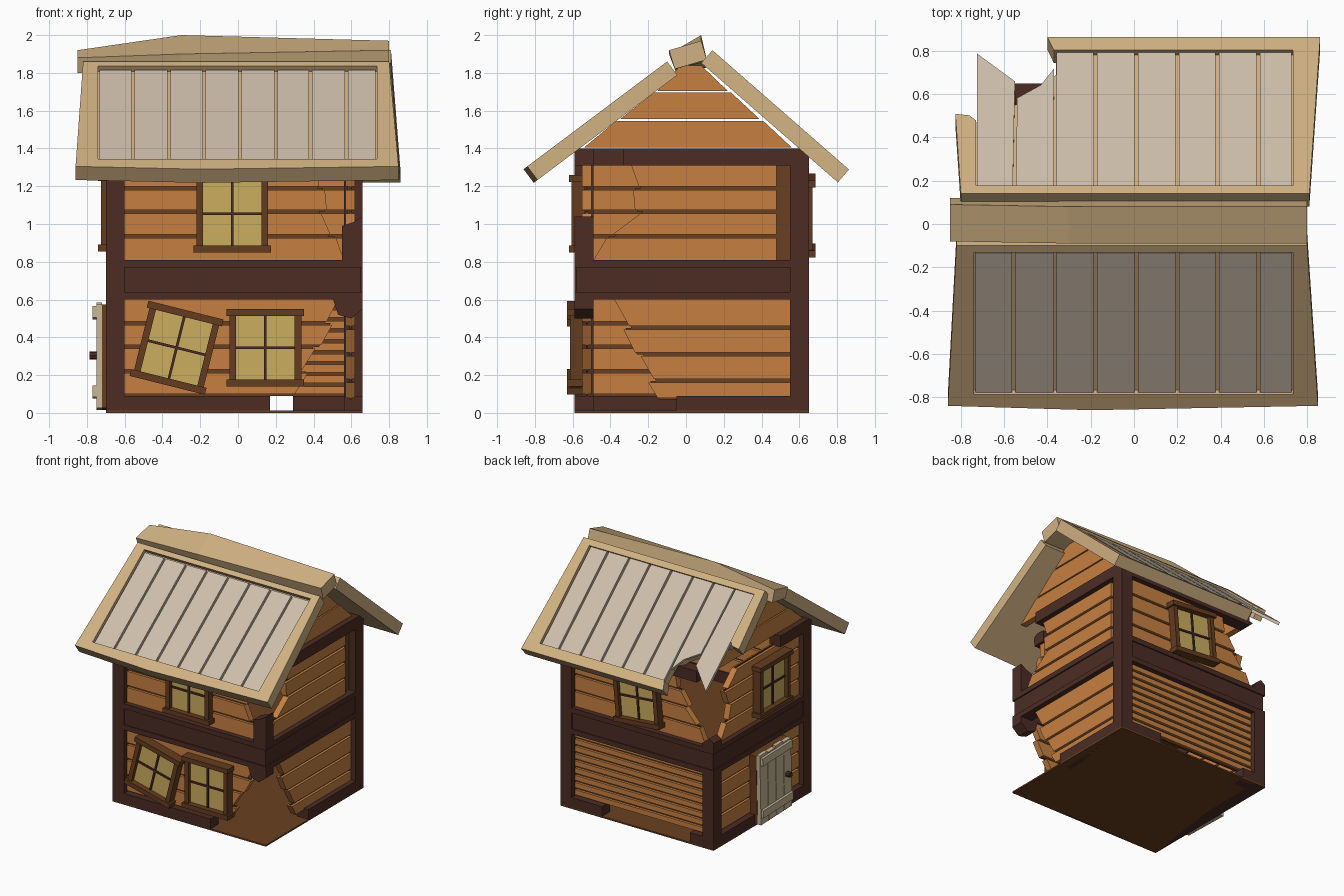
import bpy, bmesh, math

cube = bpy.data.objects.get("Cube")
if cube:
    bpy.data.objects.remove(cube, do_unlink=True)


def material(name, rgb):
    lin = [((c / 255 + 0.055) / 1.055) ** 2.4 for c in rgb] + [1]
    m = bpy.data.materials.new(name)
    m.use_nodes = True
    m.diffuse_color = lin
    bsdf = next(n for n in m.node_tree.nodes if n.type == 'BSDF_PRINCIPLED')
    bsdf.inputs["Base Color"].default_value = lin
    return m


ORANGE = material("orange siding", (198, 128, 66))
FRAME = material("dark frame wood", (76, 44, 36))
BROWN = material("brown backing wood", (106, 64, 33))
TRIM = material("window trim brown", (100, 60, 30))
GLASS = material("yellow glass", (203, 173, 94))
TAN = material("tan roof wood", (208, 177, 130))
PLANK = material("pale roof planks", (205, 190, 170))
DOOR = material("door wood", (200, 182, 150))

# Placement rules: (u, v) lie in the face, n points outward
SIDES = {
    "front": lambda u, v, n: (u, -n, v),
    "back": lambda u, v, n: (u, n, v),
    "right": lambda u, v, n: (n, u, v),
    "left": lambda u, v, n: (-n, u, v),
    "up": lambda u, v, n: (u, v, n),
}


def rect(u0, u1, v0, v1):
    return [(u0, v0), (u1, v0), (u1, v1), (u0, v1)]


def part(name, place, prisms):
    """One object made of extruded outlines: (points, n0, n1, material)."""
    bm = bmesh.new()
    mats = []
    for pts, n0, n1, mat in prisms:
        if mat not in mats:
            mats.append(mat)
        a = [bm.verts.new(place(u, v, n0)) for u, v in pts]
        b = [bm.verts.new(place(u, v, n1)) for u, v in pts]
        faces = [bm.faces.new(a), bm.faces.new(b)]
        for i in range(len(a)):
            j = (i + 1) % len(a)
            faces.append(bm.faces.new((a[i], a[j], b[j], b[i])))
        for f in faces:
            f.material_index = mats.index(mat)
    bmesh.ops.recalc_face_normals(bm, faces=bm.faces)
    mesh = bpy.data.meshes.new(name)
    bm.to_mesh(mesh)
    bm.free()
    for m in mats:
        mesh.materials.append(m)
    ob = bpy.data.objects.new(name, mesh)
    bpy.context.collection.objects.link(ob)
    return ob


# Body extents
X0, X1, Y0, Y1 = -0.70, 0.66, -0.59, 0.65
W = 0.10

# Floors
part("ground_floor", SIDES["up"], [(rect(X0, X1, Y0, Y1), 0, 0.012, BROWN)])
part("upper_floor", SIDES["up"], [(rect(X0 + .06, X1 - .06, Y0 + .06, Y1 - .06), 0.68, 0.72, BROWN)])

# Timber frame
beams = []


def beam(x0, x1, y0, y1, z0, z1):
    beams.append((rect(x0, x1, y0, y1), z0, z1, FRAME))


for z0, z1, s in ((.6, .64, 0), (.64, .77, .01), (.77, .81, 0)):
    a, b, c, d = X0 + s, X1 - s, Y0 + s, Y1 - s
    beam(a, b, c, Y0 + W, z0, z1)
    beam(a, b, Y1 - W, d, z0, z1)
    beam(a, X0 + W, c, d, z0, z1)
    beam(X1 - W, b, c, d, z0, z1)
beam(X0, X0 + W, Y0, Y0 + W, 0, 1.4)
beam(X1 - W, X1, Y1 - W, Y1, 0, 1.4)
beam(X0, X0 + W, Y1 - W, Y1, 0, 0.64)
# broken sills
beam(X0, 0.17, Y0, Y0 + W, 0, .09)
beam(X0, -0.49, Y1 - W, Y1, 0, .09)
beam(0.29, X1, Y1 - W, Y1, 0, .09)
beam(X0, X0 + W, Y0, Y1, 0, .09)
beam(X1 - W, X1, -0.05, Y1, 0, .09)
# broken top plates
beam(X0, 0.45, Y0, Y0 + W, 1.31, 1.4)
beam(-0.55, X1, Y1 - W, Y1, 1.31, 1.4)
beam(X0, X0 + W, Y0, -0.2, 1.31, 1.4)
beam(X1 - W, X1, -0.33, Y1, 1.31, 1.4)
part("timber_frame", SIDES["up"], beams)

# Splintered post stumps
part("front_post_stump", SIDES["front"], [
    ([(.55, .8), (X1, .8), (X1, 1.04), (.61, 1.01), (.55, .99)], -Y0 - W, -Y0, FRAME),
    ([(.5, .61), (X1, .61), (X1, .55), (.6, .5), (.53, .52)], -Y0 - W, -Y0, FRAME)])
part("back_post_stump", SIDES["back"], [
    ([(X0, .8), (X0 + W, .8), (X0 + W, .84), (X0 + .04, .89), (X0, .86)], Y1 - W, Y1, FRAME)])


# Plank walls: lo and hi give the end of the planks at each joint
def wall(name, side, n, edges, lo, hi):
    count = len(edges)
    los = lo if isinstance(lo, list) else [lo] * count
    his = hi if isinstance(hi, list) else [hi] * count
    prisms = []
    for i in range(count - 1):
        jl = .03 * (i % 2) if los is lo else 0
        jh = .03 * (i % 2) if his is hi else 0
        z0, z1 = edges[i], edges[i + 1]
        l0, l1, h0, h1 = los[i] + jl, los[i + 1] + jl, his[i] - jh, his[i + 1] - jh
        prisms.append(([(l0, z0 + .009), (h0, z0 + .009), (h1, z1 - .009), (l1, z1 - .009)], n - .05, n, ORANGE))
        prisms.append(([(l0 + .01, z0), (h0 - .01, z0), (h1 - .01, z1), (l1 + .01, z1)], n - .03, n - .02, BROWN))
    part(name, SIDES[side], prisms)


low = [.09, .22, .35, .475, .61]
high = [.80, .935, 1.065, 1.19, 1.32]
wall("front_lower_wall", "front", .55, low, -.61, [.30, .37, .44, .50, .56])
wall("front_upper_wall", "front", .55, high, -.61, [.56, .52, .47, .46, .46])
wall("right_lower_wall", "right", .62, [.07, .17, .31, .45, .61], [-.15, -.20, -.27, -.33, -.41], .57)
wall("right_upper_wall", "right", .62, high, [-.49, -.42, -.27, -.28, -.32], .48)
part("right_wall_backing", SIDES["right"], [(rect(.46, .57, .8, 1.32), .58, .6, BROWN)])
wall("back_lower_wall", "back", .61, [.09 + .058 * i for i in range(10)], -.61, .57)
wall("back_upper_wall", "back", .61, high, [-.6, -.55, -.45, -.38, -.36], .57)
wall("left_lower_wall", "left", .66, low, -.5, .57)
wall("left_upper_wall", "left", .66, high, -.5, [.5, .43, .4, .44, .32])

# Open-jointed gables
for side, n in (("right", .62), ("left", .66)):
    part(side + "_gable", SIDES[side], [
        ([(-.54, 1.405), (.56, 1.405), (.41, 1.545), (-.37, 1.545)], n - .05, n, ORANGE),
        ([(-.35, 1.555), (.39, 1.555), (.24, 1.695), (-.17, 1.695)], n - .05, n, ORANGE),
        ([(-.15, 1.705), (.22, 1.705), (.08, 1.84), (-.03, 1.84)], n - .05, n, ORANGE)])


# Windows
def turned(pts, cu, cv, deg):
    c, s = math.cos(math.radians(deg)), math.sin(math.radians(deg))
    return [(cu + u * c - v * s, cv + u * s + v * c) for u, v in pts]


def window(name, side, cu, cv, n, deg=0):
    shapes = [(rect(-.17, .17, -.18, .18), .03, GLASS)]
    for s in (-1, 1):
        u = sorted((s * .155, s * .19))
        shapes.append((rect(*u, -.2, .2), .06, TRIM))
        v = sorted((s * .168, s * .205))
        shapes.append((rect(-.205, .205, *v), .075, TRIM))
    shapes.append((rect(-.007, .007, -.17, .17), .04, FRAME))
    shapes.append((rect(-.16, .16, -.007, .007), .04, FRAME))
    part(name, SIDES[side], [(turned(p, cu, cv, deg), n - .01, n + d, m) for p, d, m in shapes])


window("front_crooked_window", "front", -.325, .345, .555, -14)
window("front_lower_window", "front", .145, .345, .555)
window("front_upper_window", "front", -.03, 1.055, .545)
window("back_upper_window", "back", -.02, 1.045, .61, -5)
window("left_upper_window", "left", -.1, 1.06, .665)

# Door with boards, battens and knob
door = [(rect(-.2, .2, -.28, .27), .64, .72, TRIM)]
for i in range(4):
    u = -.2 + i * .1
    door.append((rect(u + .003, u + .097, -.28, .27 + .012 * (i % 2)), .72, .75, DOOR))
for v in (-.22, .2):
    door.append((rect(-.19, .19, v, v + .06), .75, .77, DOOR))
knob = [(-.14 + .022 * math.cos(i * math.pi / 4), .022 * math.sin(i * math.pi / 4)) for i in range(8)]
door.append((knob, .75, .785, FRAME))
part("door", SIDES["left"], [(turned(p, -.07, .3, -1.5), a, b, m) for p, a, b, m in door])


# Roof: u runs along the ridge, v down the slope, n out of the slope
def slope(y, z, dy, dz):
    k = math.copysign(1, dy)
    return lambda u, v, n: (u, y + v * dy - n * dz * k, z + v * dz + n * abs(dy))


front_slope = slope(-.10, 1.86, -.8, -.6)
back_slope = slope(.14, 1.92, .753, -.658)
BASE, SEAT = -.09, -.035
seams = [-.74, -.555, -.365, -.18, .01, .2, .385, .575, .735]

part("front_roof_frame", front_slope, [
    (rect(-.75, .74, .03, .87), BASE, SEAT, TAN),
    ([(-.82, 0), (.80, 0), (.80, .04), (-.82, .04)], BASE, 0, TAN),
    ([(-.86, .925), (-.82, 0), (-.74, .04), (-.74, .86)], BASE, 0, TAN),
    ([(.85, .925), (.80, 0), (.735, .04), (.735, .86)], BASE, 0, TAN),
    ([(-.86, .925), (-.2, .95), (.85, .925), (.735, .86), (-.74, .86)], BASE, 0, TAN)])
part("front_roof_planks", front_slope, [
    (rect(a + .008, b - .008, .055, .858), SEAT, -.015, PLANK) for a, b in zip(seams, seams[1:])])

part("back_roof_frame", back_slope, [
    ([(-.74, .03), (.74, .03), (.74, .89), (-.36, .89), (-.36, .76), (-.44, .66), (-.54, .58), (-.74, .46)],
     BASE, SEAT, TAN),
    ([(-.80, 0), (.81, 0), (.81, .05), (-.80, .05)], BASE, 0, TAN),
    ([(-.80, 0), (-.73, .05), (-.73, .45), (-.76, .48), (-.825, .49)], BASE, 0, TAN),
    ([(.81, 0), (.86, .96), (.735, .88), (.735, .05)], BASE, 0, TAN),
    ([(-.37, .88), (.735, .88), (.86, .96), (-.40, .96)], BASE, 0, TAN)])
planks = [(rect(a + .008, b - .008, .05, .878), SEAT, -.015, PLANK) for a, b in zip(seams[2:], seams[3:])]
planks.append(([(-.725, .05), (-.56, .05), (-.55, .70), (-.725, .87)], SEAT, -.012, PLANK))
planks.append(([(-.545, .05), (-.373, .05), (-.37, .78), (-.43, .68), (-.54, .6)], SEAT, -.015, PLANK))
part("back_roof_planks", back_slope, planks)

# Bent ridge beam, lofted through three sections
sections = [
    (-.85, [(-.08, 1.88), (.09, 1.92), (.12, 1.83), (-.05, 1.80)]),
    (-.30, [(-.09, 1.90), (.08, 2.0), (.11, 1.86), (-.06, 1.82)]),
    (.80, [(-.09, 1.92), (.08, 1.97), (.11, 1.87), (-.06, 1.82)])]
bm = bmesh.new()
rings = [[bm.verts.new((x, y, z)) for y, z in pts] for x, pts in sections]
for r, s in zip(rings, rings[1:]):
    for i in range(4):
        j = (i + 1) % 4
        bm.faces.new((r[i], r[j], s[j], s[i]))
bm.faces.new(rings[0])
bm.faces.new(rings[-1])
bmesh.ops.recalc_face_normals(bm, faces=bm.faces)
mesh = bpy.data.meshes.new("ridge_beam")
bm.to_mesh(mesh)
bm.free()
mesh.materials.append(TAN)
bpy.context.collection.objects.link(bpy.data.objects.new("ridge_beam", mesh))
